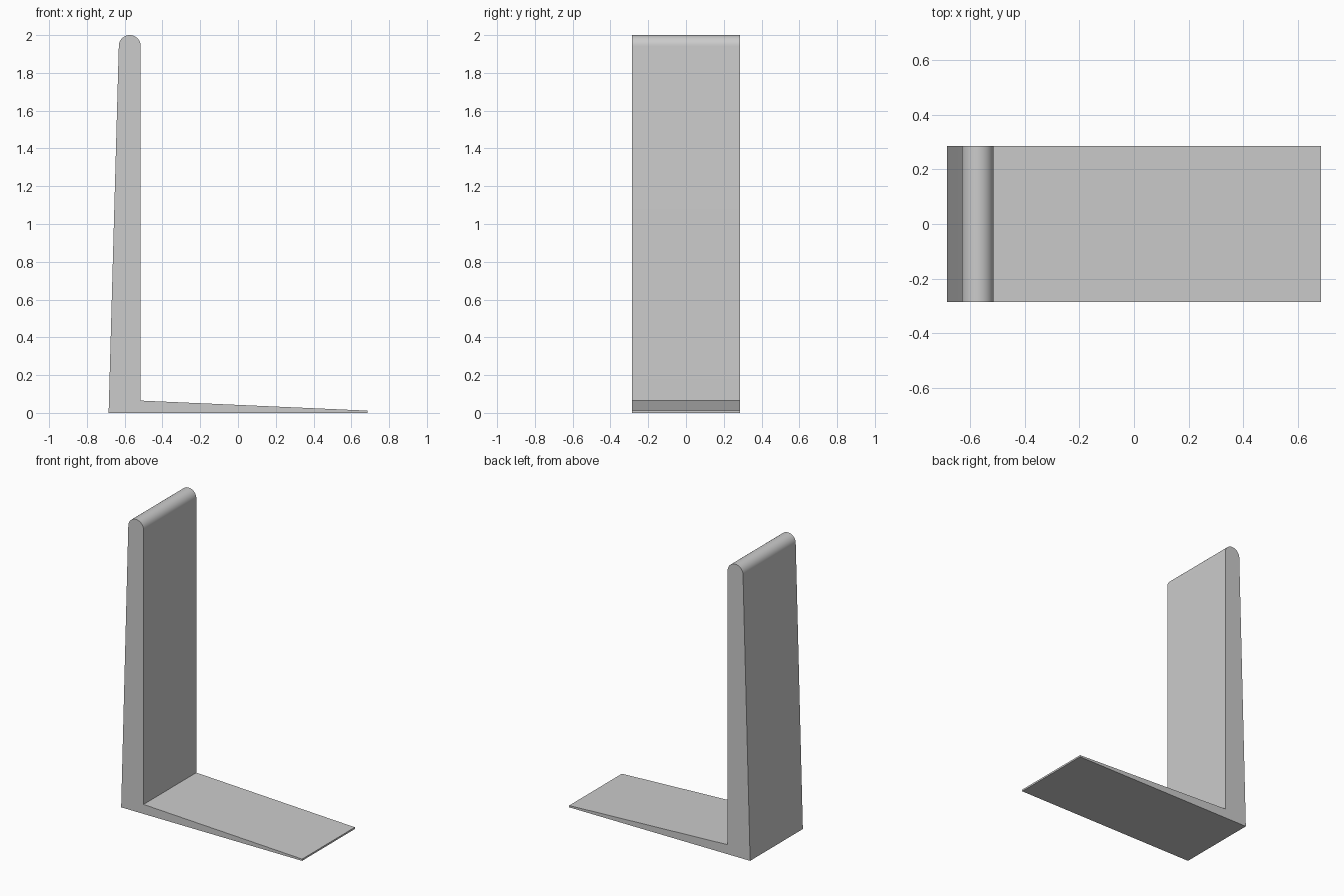
import bpy, bmesh, math

cube = bpy.data.objects.get("Cube")
if cube:
    bpy.data.objects.remove(cube, do_unlink=True)

DEPTH = 0.57          # width of the bracket along y
RADIUS = 0.058        # rounded top of the upright
TOP_X, TOP_Z = -0.573, 1.942
ARC_STEPS = 24

# Grey material
grey = bpy.data.materials.new("plain grey")
grey.use_nodes = True
colour = (0.6, 0.6, 0.6, 1)
grey.diffuse_color = colour
grey.node_tree.nodes["Principled BSDF"].inputs["Base Color"].default_value = colour

# Side profile: tapered foot, straight inner face, rounded top, sloped back
profile = [(-0.685, 0), (0.685, 0), (0.685, 0.012), (TOP_X + RADIUS, 0.065)]
for i in range(ARC_STEPS + 1):
    a = math.pi * i / ARC_STEPS
    profile.append((TOP_X + RADIUS * math.cos(a), TOP_Z + RADIUS * math.sin(a)))

# Extrude the profile along y
bm = bmesh.new()
face = bm.faces.new([bm.verts.new((x, -DEPTH / 2, z)) for x, z in profile])
ext = bmesh.ops.extrude_face_region(bm, geom=[face], use_keep_orig=True)
moved = [v for v in ext["geom"] if isinstance(v, bmesh.types.BMVert)]
bmesh.ops.translate(bm, verts=moved, vec=(0, DEPTH, 0))
bmesh.ops.recalc_face_normals(bm, faces=bm.faces)
mesh = bpy.data.meshes.new("l_bracket")
bm.to_mesh(mesh)
bm.free()
mesh.materials.append(grey)

bracket = bpy.data.objects.new("l_bracket", mesh)
bpy.context.collection.objects.link(bracket)

# Smooth rounded top, sharp edges elsewhere
bpy.ops.object.select_all(action="DESELECT")
bracket.select_set(True)
bpy.context.view_layer.objects.active = bracket
bpy.ops.object.shade_smooth_by_angle(angle=math.radians(30))
